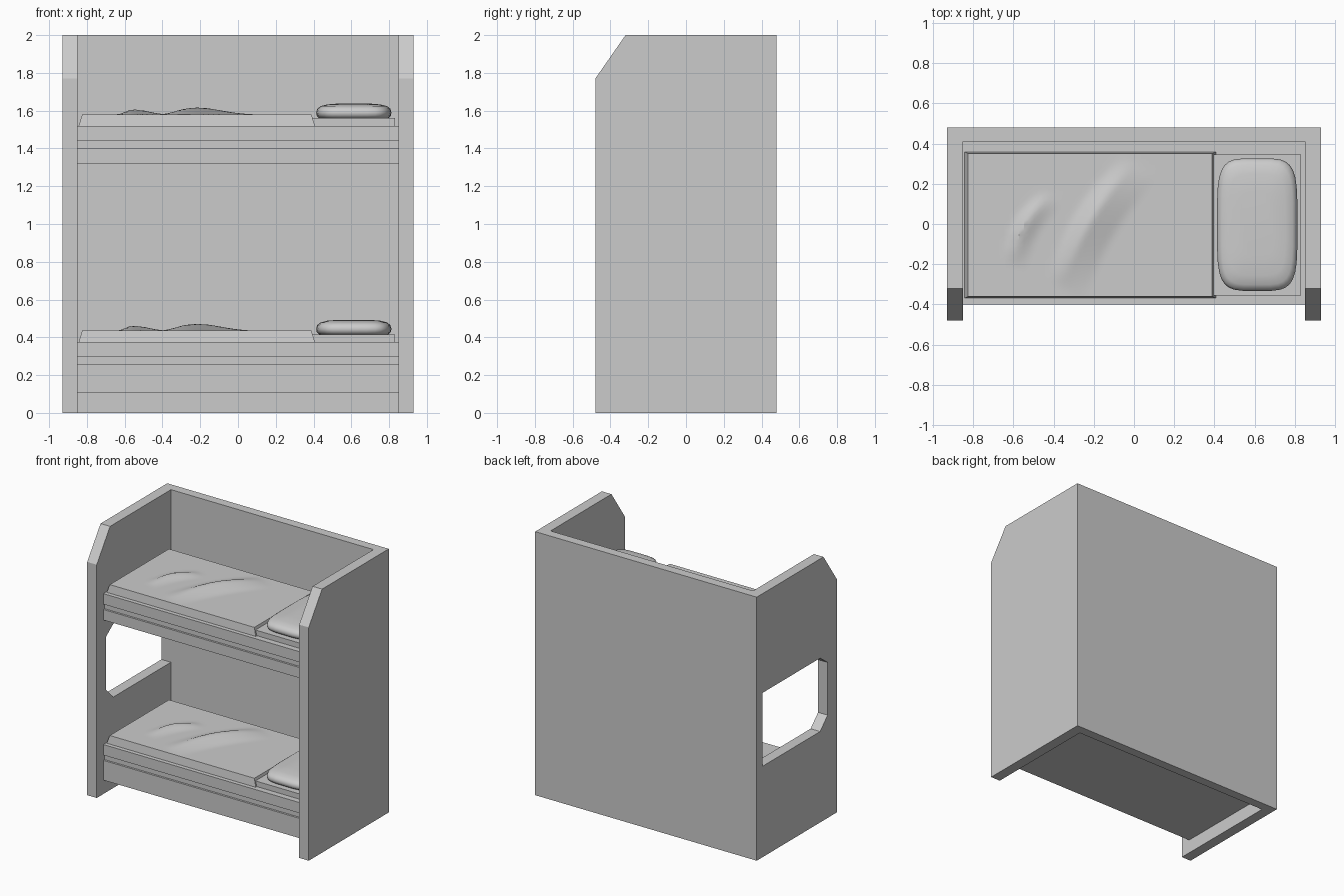
import bpy, bmesh, math

old = bpy.data.objects.get("Cube")
if old:
    bpy.data.objects.remove(old, do_unlink=True)

grey = bpy.data.materials.new("plain_grey")
grey.use_nodes = True
grey.diffuse_color = (0.6, 0.6, 0.6, 1)
grey.node_tree.nodes["Principled BSDF"].inputs["Base Color"].default_value = (0.6, 0.6, 0.6, 1)


def finish(name, bm):
    bmesh.ops.recalc_face_normals(bm, faces=bm.faces)
    mesh = bpy.data.meshes.new(name)
    bm.to_mesh(mesh)
    bm.free()
    mesh.materials.append(grey)
    obj = bpy.data.objects.new(name, mesh)
    bpy.context.collection.objects.link(obj)
    return obj


def box(name, x, y, z):
    bm = bmesh.new()
    bmesh.ops.create_cube(bm, size=1)
    for v in bm.verts:
        v.co = [r[0] + (c + 0.5) * (r[1] - r[0]) for c, r in zip(v.co, (x, y, z))]
    return finish(name, bm)


def side_prism(name, profile, x0, x1):
    """Extrude a (y, z) outline along x."""
    bm = bmesh.new()
    face = bm.faces.new([bm.verts.new((x0, y, z)) for y, z in profile])
    new = bmesh.ops.extrude_face_region(bm, geom=[face])["geom"]
    for v in new:
        if isinstance(v, bmesh.types.BMVert):
            v.co.x = x1
    return finish(name, bm)


def smooth(obj, angle):
    bpy.ops.object.select_all(action="DESELECT")
    obj.select_set(True)
    bpy.context.view_layer.objects.active = obj
    bpy.ops.object.shade_smooth_by_angle(angle=math.radians(angle))


# Side panels with a sloped upper front corner, and the back panel
panel = [(-0.48, 0), (0.48, 0), (0.48, 2), (-0.32, 2), (-0.48, 1.77)]
side_prism("left_panel", panel, 0.85, 0.93)
window_panel = side_prism("right_panel", panel, -0.93, -0.85)
box("back_panel", (-0.85, 0.85), (0.41, 0.48), (0, 2))

# Window opening in the right panel
window = [(0.41, 0.69), (0.41, 1.247), (-0.28, 1.247),
          (-0.37, 1.18), (-0.37, 0.78), (-0.28, 0.69)]
cutter = side_prism("window_cutter", window, -1, -0.8)
cutter.hide_render = True
cutter.hide_viewport = True
cut = window_panel.modifiers.new("window", "BOOLEAN")
cut.operation = "DIFFERENCE"
cut.solver = "EXACT"
cut.object = cutter


def fold(x, y, start, end, height, width):
    """Height of a soft crease running between two points."""
    dx, dy = end[0] - start[0], end[1] - start[1]
    length = math.hypot(dx, dy)
    along = ((x - start[0]) * dx + (y - start[1]) * dy) / length ** 2
    across = ((x - start[0]) * dy - (y - start[1]) * dx) / length
    across += 0.04 * math.sin(math.pi * along)
    if not 0 < along < 1:
        return 0
    spread = width if across > 0 else width * 0.5
    return height * math.sin(math.pi * along) * max(0, 1 - abs(across) / spread)


def blanket(name, z):
    nx, ny = 48, 28
    bm = bmesh.new()
    bmesh.ops.create_grid(bm, x_segments=nx, y_segments=ny, size=1)
    for v in bm.verts:
        x, y = -0.218 + v.co.x * 0.607, -0.005 + v.co.y * 0.355
        lift = fold(x, y, (-0.37, -0.31), (0, 0.31), 0.037, 0.14)
        lift += fold(x, y, (-0.61, -0.2), (-0.42, 0.15), 0.027, 0.08)
        v.co = (x, y, z + 0.06 + lift)
    # Flared skirt down to the mattress
    rim = [e for e in bm.edges if e.is_boundary]
    skirt = bmesh.ops.extrude_edge_only(bm, edges=rim)["geom"]
    for v in skirt:
        if isinstance(v, bmesh.types.BMVert):
            v.co.x = -0.218 + (v.co.x + 0.218) * 1.03
            v.co.y = -0.005 + (v.co.y + 0.005) * 1.025
            v.co.z = z
    smooth(finish(name, bm), 30)


def pillow(name, z):
    bm = bmesh.new()
    count, power = 32, 2 / 4.5
    rings = []
    for h, s in ((0, 0.92), (0.012, 0.98), (0.03, 1), (0.05, 0.97),
                 (0.064, 0.88), (0.073, 0.7), (0.078, 0.4)):
        ring = []
        for i in range(count):
            a = math.tau * (i + 0.5) / count
            c, d = math.cos(a), math.sin(a)
            ring.append(bm.verts.new((
                0.613 + 0.2 * s * math.copysign(abs(c) ** power, c),
                -0.003 + 0.33 * (0.4 * s + 0.6 * s ** 0.6) * math.copysign(abs(d) ** power, d),
                z + h)))
        rings.append(ring)
    for low, high in zip(rings, rings[1:]):
        for i in range(count):
            j = (i + 1) % count
            bm.faces.new((low[i], low[j], high[j], high[i]))
    bm.faces.new(rings[0])
    bm.faces.new(rings[-1])
    smooth(finish(name, bm), 60)


# Two bunks: base board, recessed slats, mattress, sheet, blanket and pillow
for level, top, depth in (("lower", 0.375, 0.15), ("upper", 1.52, 0.08)):
    across = (-0.85, 0.85)
    box(level + "_base", across, (-0.4, 0.41), (top - 0.12 - depth, top - 0.12))
    box(level + "_slats", across, (-0.385, 0.41), (top - 0.12, top - 0.08))
    box(level + "_mattress", across, (-0.4, 0.41), (top - 0.08, top))
    box(level + "_sheet", (0.38, 0.832), (-0.355, 0.345), (top, top + 0.04))
    blanket(level + "_blanket", top)
    pillow(level + "_pillow", top + 0.04)
